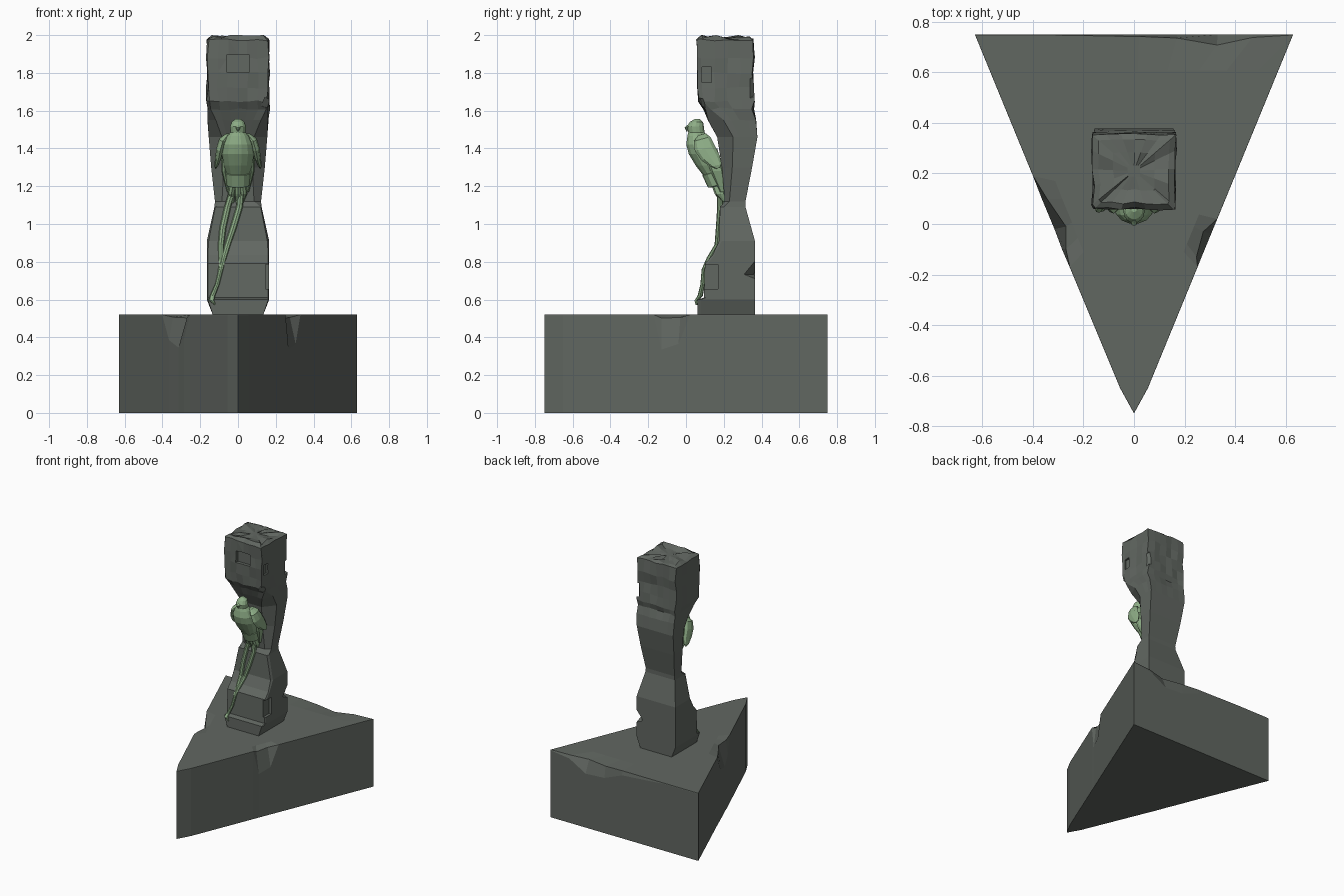
import bpy, bmesh, random
from math import sin, cos, pi, radians
from mathutils import Vector, Matrix

random.seed(4)


def material(name, rgb):
    m = bpy.data.materials.new(name)
    m.diffuse_color = (*rgb, 1)
    return m


STONE = material("stone", (0.12, 0.135, 0.12))
GREEN = material("green", (0.27, 0.42, 0.24))


def loft(name, rings, mat):
    """Closed skin through rings of equal point count, capped at both ends."""
    bm = bmesh.new()
    vs = [[bm.verts.new(p) for p in r] for r in rings]
    n = len(rings[0])
    for a, b in zip(vs, vs[1:]):
        for i in range(n):
            j = (i + 1) % n
            bm.faces.new((a[i], a[j], b[j], b[i]))
    bm.faces.new(vs[0])
    bm.faces.new(vs[-1])
    bmesh.ops.recalc_face_normals(bm, faces=bm.faces)
    me = bpy.data.meshes.new(name)
    bm.to_mesh(me)
    bm.free()
    me.materials.append(mat)
    ob = bpy.data.objects.new(name, me)
    bpy.context.collection.objects.link(ob)
    return ob


def tube(name, stations, mat=GREEN, n=12, tilt=0.0):
    """Elliptical sections: (x, y, z, radius x, radius y), tipped about x."""
    rot = Matrix.Rotation(radians(tilt), 3, 'X')
    return loft(name, [[Vector((x, y, z)) + rot @ Vector((rx * cos(2 * pi * i / n),
                ry * sin(2 * pi * i / n), 0)) for i in range(n)]
                for x, y, z, rx, ry in stations], mat)


def cut(ob, loc, size, rot=(0, 0, 0)):
    """Chip a box out of a stone part."""
    bpy.ops.mesh.primitive_cube_add(size=1, location=loc, rotation=[radians(a) for a in rot])
    c = bpy.context.object
    c.scale = size
    m = ob.modifiers.new("chip", 'BOOLEAN')
    m.operation, m.object, m.solver = 'DIFFERENCE', c, 'EXACT'
    bpy.context.view_layer.objects.active = ob
    bpy.ops.object.modifier_apply(modifier=m.name)
    bpy.data.objects.remove(c)


# triangular plinth: x, y, chip depth, chip inset x, chip inset y
outline = [(0, -.75, 0, 0, 0), (.055, -.65, 0, 0, 0), (.252, -.17, 0, 0, 0),
           (.268, -.13, .18, -.02, 0), (.305, -.04, .15, -.03, .01), (.33, .02, 0, 0, 0),
           (.63, .75, 0, 0, 0), (.47, .75, .02, 0, -.01), (.33, .75, .1, 0, -.04),
           (.17, .75, .09, 0, -.012), (.02, .75, .03, 0, -.006), (-.35, .75, 0, 0, 0),
           (-.63, .75, 0, 0, 0), (-.40, .19, 0, 0, 0), (-.365, .10, .13, .02, 0),
           (-.315, -.02, .17, .045, .01), (-.285, -.10, .12, .015, 0), (-.255, -.17, 0, 0, 0),
           (-.055, -.65, 0, 0, 0)]
loft("plinth", [[(x, y, 0) for x, y, *_ in outline],
                [(x, y, .515 - d) for x, y, d, _, _ in outline],
                [(x * .998 + dx, y * .998 + dy, .52 - .1 * d) for x, y, d, dx, dy in outline],
                [(x * .78, .1 + (y - .1) * .78, .52) for x, y, *_ in outline]], STONE)

# pillar rows: z, half width, front half width, front y, side start y, back y, roughness
rows = [(.51, .13, .13, .06, .08, .365, 0), (.60, .165, .16, .06, .08, .365, 0),
        (.61, .165, .16, .095, .105, .365, 0), (.79, .165, .16, .10, .115, .365, 0),
        (.835, .165, .16, .14, .15, .365, 0), (.91, .165, .155, .175, .19, .365, 0),
        (1.09, .125, .12, .18, .20, .315, 0), (1.12, .122, .085, .205, .23, .315, 0),
        (1.30, .142, .075, .19, .245, .35, 0), (1.46, .155, .085, .165, .25, .378, 0),
        (1.55, .16, .12, .12, .20, .37, .003), (1.61, .163, .15, .10, .13, .355, .007),
        (1.65, .163, .155, .068, .085, .36, .006), (1.72, .163, .158, .066, .08, .355, .007),
        (1.80, .163, .158, .063, .08, .352, .007), (1.88, .163, .158, .062, .08, .358, .007),
        (1.975, .163, .158, .06, .075, .355, .007)]


def section(z, h, f, yf, ys, yb, rough, n=6):
    pts = [(-f + 2 * f * i / n, yf) for i in range(n + 1)]
    pts += [(h, ys + (yb - ys) * i / 4) for i in range(4)]
    pts += [(h - 2 * h * i / n, yb) for i in range(n + 1)]
    pts += [(-h, yb - (yb - ys) * i / 4) for i in range(1, 5)]
    r = lambda: random.uniform(-rough, rough)
    return [Vector((x + r(), y + r(), z + r())) for x, y in pts]


rings = [section(*r) for r in rows]
for k, z in ((.85, 1.99), (.5, 1.985), (.15, 1.985)):   # broken crown
    c = Vector((0, .21, 0))
    rings.append([Vector((c.x + p.x * k, c.y + (p.y - c.y) * k,
                          min(2, z + random.uniform(-.015, .015) * (k > .2)))) for p in rings[16]])
pillar = loft("pillar", rings, STONE)
cut(pillar, (0, .06, 1.85), (.12, .05, .09))              # front square pit
cut(pillar, (.175, .11, 1.79), (.06, .05, .08))           # right side pits
cut(pillar, (.17, .10, .72), (.05, .14, .13))
cut(pillar, (.19, .37, .75), (.09, .09, .09), (0, 30, 45))
cut(pillar, (.19, .37, 1.72), (.08, .09, .09), (30, 0, 45))
cut(pillar, (.17, .07, 1.63), (.07, .06, .05), (20, 15, 30))

# bird body and head
tube("bird_body", [(0, .06, 1.557, .012, .012), (0, .055, 1.54, .034, .036),
     (0, .05, 1.515, .042, .046), (0, .055, 1.485, .040, .044), (0, .06, 1.465, .058, .054),
     (0, .066, 1.42, .078, .066), (0, .085, 1.37, .085, .072), (0, .115, 1.31, .075, .066),
     (0, .14, 1.26, .058, .052)], n=14)
tube("bird_beak", [(0, .02, 1.525, .014, .012), (0, .005, 1.512, .013, .012),
                   (0, .004, 1.49, .003, .003)], n=8)
tube("tail_cuff", [(0, .135, 1.275, .055, .048), (0, .14, 1.27, .066, .055),
                   (0, .165, 1.205, .06, .05), (0, .167, 1.20, .04, .03)], tilt=15)

# folded wings and tail coverts, mirrored
for s, side in ((-1, "left"), (1, "right")):
    tube(side + "_wing", [(s * .055, .085, 1.475, .012, .02), (s * .08, .085, 1.45, .02, .045),
         (s * .095, .10, 1.40, .02, .055), (s * .104, .13, 1.35, .017, .05),
         (s * .115, .16, 1.31, .011, .03), (s * .118, .17, 1.295, .004, .01)], n=8, tilt=15)
    tube(side + "_wing_tip", [(s * .07, .125, 1.40, .02, .04), (s * .07, .165, 1.28, .018, .035),
         (s * .05, .195, 1.17, .008, .015)], n=8)
for x, low in ((-.035, 1.11), (0, 1.095), (.03, 1.12)):
    tube("tail_covert", [(x * .7, .165, 1.215, .022, .034), (x, .18, 1.16, .019, .028),
                         (x * .8, .205, low, .008, .012)], n=8)

# long tail streamers draped over the pillar
tube("tail_streamer_a", [(.015, .18, 1.17, .018, .016), (.008, .18, 1.09, .018, .015),
     (-.025, .172, .98, .018, .014), (-.055, .165, .89, .016, .014), (-.075, .125, .82, .014, .016),
     (-.09, .095, .76, .012, .012), (-.11, .088, .68, .012, .012), (-.135, .075, .62, .014, .014),
     (-.14, .055, .595, .014, .01), (-.12, .055, .57, .003, .004)], n=8)
tube("tail_streamer_b", [(-.025, .18, 1.19, .018, .016), (-.055, .18, 1.09, .018, .015),
     (-.08, .172, .98, .018, .014), (-.09, .165, .89, .016, .014), (-.09, .125, .82, .013, .015),
     (-.095, .095, .75, .011, .011), (-.12, .09, .66, .004, .006)], n=8)
